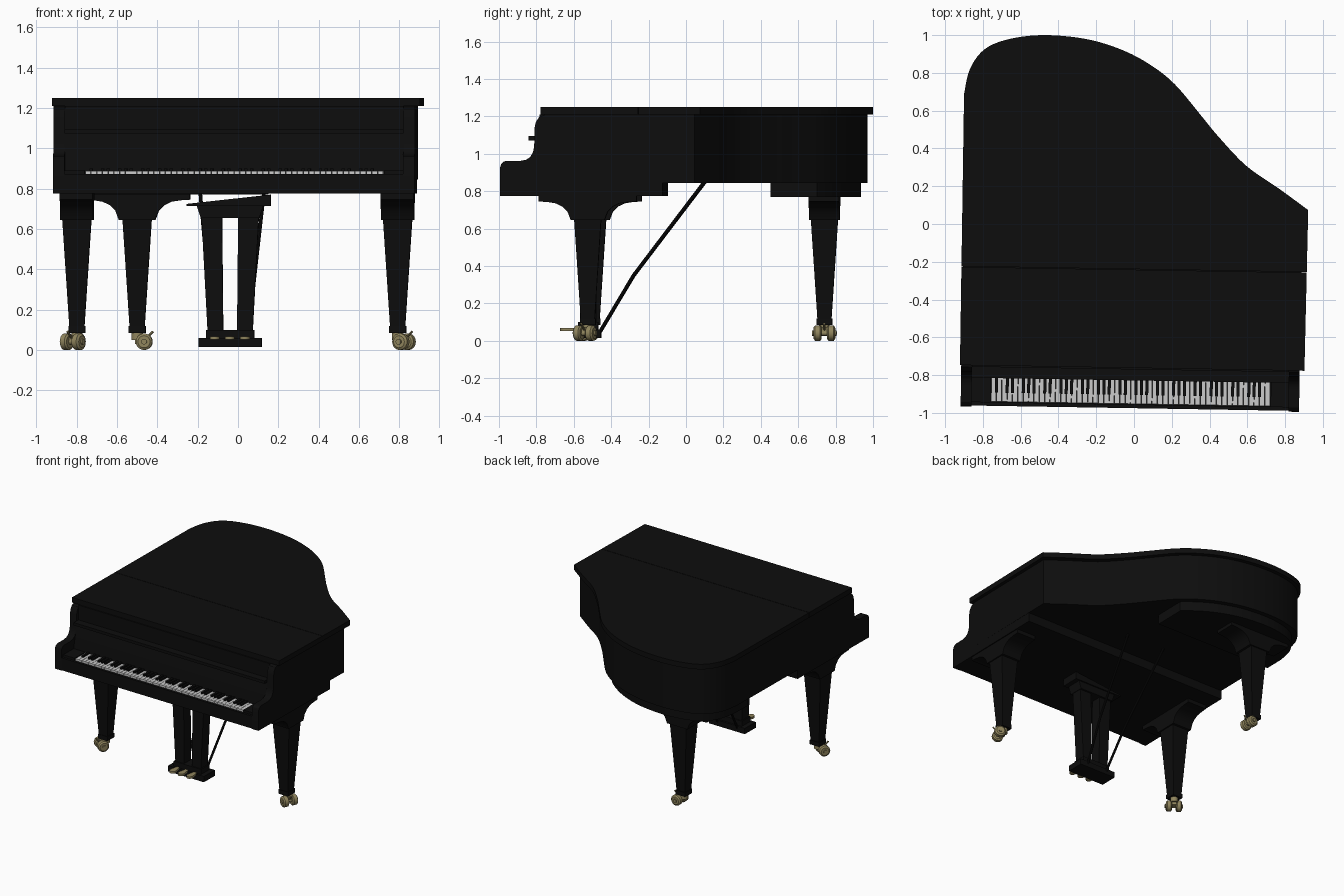
import bpy, bmesh, math
from mathutils import Matrix, Vector

if "Cube" in bpy.data.objects:
    bpy.data.objects.remove(bpy.data.objects["Cube"])


def material(name, rgb):
    m = bpy.data.materials.new(name)
    m.diffuse_color = (*rgb, 1)
    m.use_nodes = True
    m.node_tree.nodes["Principled BSDF"].inputs["Base Color"].default_value = m.diffuse_color
    return m


BLACK = material("black lacquer", (0.004, 0.004, 0.004))
IVORY = material("ivory white", (0.6, 0.6, 0.6))
BRASS = material("aged brass", (0.28, 0.235, 0.11))


def finish(name, bm, mat, angle=30):
    bmesh.ops.recalc_face_normals(bm, faces=bm.faces)
    me = bpy.data.meshes.new(name)
    bm.to_mesh(me)
    bm.free()
    me.materials.append(mat)
    ob = bpy.data.objects.new(name, me)
    bpy.context.collection.objects.link(ob)
    bpy.context.view_layer.objects.active = ob
    ob.select_set(True)
    bpy.ops.object.shade_smooth_by_angle(angle=math.radians(angle))
    ob.select_set(False)
    return ob


def add_box(bm, x0, x1, y0, y1, z0, z1):
    m = Matrix.LocRotScale(((x0 + x1) / 2, (y0 + y1) / 2, (z0 + z1) / 2), None,
                           (x1 - x0, y1 - y0, z1 - z0))
    bmesh.ops.create_cube(bm, size=1, matrix=m)


def box(name, *dims, mat=BLACK):
    bm = bmesh.new()
    add_box(bm, *dims)
    return finish(name, bm, mat)


def add_prism(bm, pts, a, b, axis):
    """Extrude a 2D outline along an axis: x takes (y,z), y takes (x,z), z takes (x,y)."""
    place = {'x': lambda p, t: (t, p[0], p[1]), 'y': lambda p, t: (p[0], t, p[1]),
             'z': lambda p, t: (p[0], p[1], t)}[axis]
    f = bm.faces.new([bm.verts.new(place(p, a)) for p in pts])
    ext = bmesh.ops.extrude_face_region(bm, geom=[f])['geom']
    d = Vector(place((0, 0), b - a))
    bmesh.ops.translate(bm, vec=d, verts=[v for v in ext if isinstance(v, bmesh.types.BMVert)])


def prism(name, pts, a, b, axis='z', mat=BLACK, clips=()):
    bm = bmesh.new()
    add_prism(bm, pts, a, b, axis)
    for co, no in clips:   # remove everything on the normal side, then cap
        r = bmesh.ops.bisect_plane(bm, geom=bm.verts[:] + bm.edges[:] + bm.faces[:],
                                   plane_co=co, plane_no=no, clear_outer=True)
        edges = [e for e in r['geom_cut'] if isinstance(e, bmesh.types.BMEdge)]
        bmesh.ops.contextual_create(bm, geom=edges)
    return finish(name, bm, mat)


def spline(pts, n=5):
    out = []
    for i in range(len(pts) - 1):
        p = [Vector(pts[max(0, min(len(pts) - 1, i + k))]) for k in (-1, 0, 1, 2)]
        for s in range(n):
            t = s / n
            out.append(0.5 * (2 * p[1] + (p[2] - p[0]) * t + (2 * p[0] - 5 * p[1] + 4 * p[2] - p[3]) * t * t
                              + (3 * p[1] - p[0] - 3 * p[2] + p[3]) * t ** 3))
    return out + [Vector(pts[-1])]


def add_cylinder(bm, p0, p1, r0, r1, seg=20):
    p0, p1 = Vector(p0), Vector(p1)
    d = p1 - p0
    m = Matrix.Translation((p0 + p1) / 2) @ d.to_track_quat('Z', 'Y').to_matrix().to_4x4()
    bmesh.ops.create_cone(bm, cap_ends=True, segments=seg, radius1=r0, radius2=r1, depth=d.length, matrix=m)


# Curved outline of the lid, from the right corner around the tail to the left side
curve = spline([(0.921, 0.089), (0.767, 0.198), (0.59, 0.317), (0.442, 0.467), (0.348, 0.577),
                (0.203, 0.744), (0.066, 0.848), (-0.09, 0.925), (-0.276, 0.976), (-0.492, 0.992),
                (-0.673, 0.969), (-0.805, 0.913), (-0.882, 0.806), (-0.911, 0.673)])
lid = [(-0.909, -0.762), (0.915, -0.762)] + [tuple(p) for p in curve]
body_curve = [((p.x + 0.91) * 0.98 - 0.902, p.y - 0.03) for p in curve]
body = [(-0.902, -0.74), (0.89, -0.74)] + body_curve

# Lid in two leaves, split at the fold
prism("lid_main", lid, 1.21, 1.25, clips=[((0, -0.239, 0), (0, -1, 0))])
prism("lid_front_leaf", lid, 1.21, 1.25, clips=[((0, -0.242, 0), (0, 1, 0))])

# Case, key bed and rear leg block
prism("case_rim", body, 0.845, 1.21)
box("key_bed", -0.902, 0.89, -0.975, -0.11, 0.775, 0.85)
block = [((x + 0.3) * 0.95 - 0.3, y - 0.035) for x, y in body]
prism("rear_leg_block", block, 0.77, 0.846, clips=[((0, 0.455, 0), (0, -1, 0)), ((0.14, 0, 0), (1, 0, 0))])

# Side arms of the keyboard
arm = [(-0.98, 0.775), (-0.98, 0.925), (-0.973, 0.946), (-0.958, 0.959), (-0.94, 0.962), (-0.87, 0.962),
       (-0.84, 0.968), (-0.818, 0.983), (-0.803, 1.01), (-0.797, 1.04), (-0.795, 1.14), (-0.788, 1.17),
       (-0.772, 1.195), (-0.74, 1.209), (-0.70, 1.209), (-0.70, 0.775)]
prism("left_arm", arm, -0.902, -0.845, 'x')
prism("right_arm", arm, 0.833, 0.89, 'x')

# Fallboard, rail, upper panel, key slip and key end blocks
prism("fallboard", [(-0.828, 0.85), (-0.828, 0.90), (-0.79, 1.075), (-0.72, 1.075), (-0.72, 0.85)], -0.846, 0.834, 'x')
box("fallboard_rail", -0.846, 0.834, -0.828, -0.72, 1.072, 1.094)
box("upper_panel", -0.846, 0.834, -0.77, -0.72, 1.09, 1.209)
box("key_slip", -0.846, 0.834, -0.975, -0.955, 0.775, 0.872)
for side, x0, x1 in (("left", -0.846, -0.745), ("right", 0.739, 0.834)):
    box(side + "_key_block", x0, x1, -0.957, -0.82, 0.84, 0.89)

# 52 white keys and 36 black keys
pitch = 1.478 / 52
whites, blacks = bmesh.new(), bmesh.new()
for i in range(52):
    x = -0.742 + i * pitch
    add_box(whites, x + 0.0012, x + pitch - 0.0012, -0.952, -0.825, 0.85, 0.886)
    if i < 51 and i % 7 in (0, 2, 3, 5, 6):
        add_box(blacks, x + pitch - 0.008, x + pitch + 0.008, -0.905, -0.825, 0.86, 0.899)
finish("white_keys", whites, IVORY)
finish("black_keys", blacks, BLACK)


def leg(name, cx, cy, along, top, spin):
    """Tapered leg with a flared bracket running along x or y, and a twin-wheel caster."""
    bm = bmesh.new()
    c = cy if along == 'y' else cx
    o = cx if along == 'y' else cy
    half = [(0.262, top), (0.262, 0.745), (0.215, 0.742), (0.17, 0.735), (0.135, 0.718),
            (0.107, 0.69), (0.09, 0.645)]
    pts = [(c + w, z) for w, z in half] + [(c - w, z) for w, z in reversed(half)]
    add_prism(bm, pts, o - 0.082, o + 0.082, 'x' if along == 'y' else 'y')
    for w0, w1, z0, z1 in ((0.037, 0.072, 0.11, 0.65), (0.042, 0.042, 0.085, 0.118)):
        m = Matrix.Translation((cx, cy, (z0 + z1) / 2)) @ Matrix.Rotation(math.pi / 4, 4, 'Z')
        bmesh.ops.create_cone(bm, cap_ends=True, segments=4, radius1=w0 * 2 ** .5, radius2=w1 * 2 ** .5,
                              depth=z1 - z0, matrix=m)
    finish(name, bm, BLACK)
    # caster: stem, axle, rounded wheels, brake lever; built with axle along y
    bm = bmesh.new()
    add_cylinder(bm, (0, 0, 0.05), (0, 0, 0.09), 0.028, 0.028)
    add_box(bm, -0.01, 0.045, -0.016, 0.016, 0.03, 0.075)
    add_cylinder(bm, (0.035, -0.066, 0.041), (0.035, 0.066, 0.041), 0.014, 0.014)
    for s in (-1, 1):
        for a, b, r0, r1 in ((0.015, 0.022, 0.032, 0.041), (0.022, 0.05, 0.041, 0.041), (0.05, 0.058, 0.041, 0.03)):
            add_cylinder(bm, (0.035, s * a, 0.041), (0.035, s * b, 0.041), r0, r1)
    add_cylinder(bm, (0.045, 0, 0.06), (0.08, 0, 0.092), 0.006, 0.006, 8)
    bm.transform(Matrix.Translation((cx, cy, 0)) @ Matrix.Rotation(math.radians(spin), 4, 'Z'))
    finish(name + "_caster", bm, BRASS)


leg("front_left_leg", -0.79, -0.512, 'y', 0.776, 235)
leg("front_right_leg", 0.80, -0.512, 'y', 0.776, -25)
leg("rear_leg", -0.512, 0.732, 'x', 0.772, 0)

# Pedal lyre: tilted top wedge, neck, two tapered posts, foot box
LX = -0.03
prism("lyre_top", [(LX - 0.215, 0.713), (LX + 0.2, 0.713), (LX + 0.2, 0.77), (LX - 0.215, 0.724)], -0.60, -0.455, 'y')
prism("lyre_neck", [(LX - 0.165, 0.715), (LX - 0.145, 0.655), (LX + 0.145, 0.655), (LX + 0.165, 0.715)],
      -0.585, -0.465, 'y')
for side, s in (("left", -1), ("right", 1)):
    post = [(LX + s * 0.142, 0.66), (LX + s * 0.04, 0.66), (LX + s * 0.034, 0.06), (LX + s * 0.11, 0.06)]
    prism(side + "_lyre_post", post, -0.565, -0.48, 'y')
    # brace rod running back to the underside of the case
    bm = bmesh.new()
    path = [(LX + s * 0.085, -0.465, 0.04), (LX + s * 0.115, -0.28, 0.35), (LX + s * 0.165, 0.10, 0.85)]
    for p, q in zip(path, path[1:]):
        add_cylinder(bm, p, q, 0.009, 0.009, 10)
    finish(side + "_brace_rod", bm, BLACK)
box("lyre_foot", LX - 0.157, LX + 0.157, -0.59, -0.455, 0.015, 0.06)
box("lyre_foot_cap", LX - 0.12, LX + 0.12, -0.575, -0.47, 0.06, 0.1)

# Three pedals with rounded tips
pedals = bmesh.new()
for i in (-1, 0, 1):
    x = LX + i * 0.075
    tip = [(x + 0.024 * math.cos(a), -0.642 - 0.03 * math.sin(a)) for a in [k * math.pi / 8 for k in range(9)]]
    add_prism(pedals, tip + [(x - 0.012, -0.58), (x + 0.012, -0.58)], 0.052, 0.068, 'z')
finish("pedals", pedals, BRASS)

# The whole instrument stands turned by about one degree
for ob in bpy.data.objects:
    ob.data.transform(Matrix.Rotation(math.radians(-0.95), 4, 'Z'))
